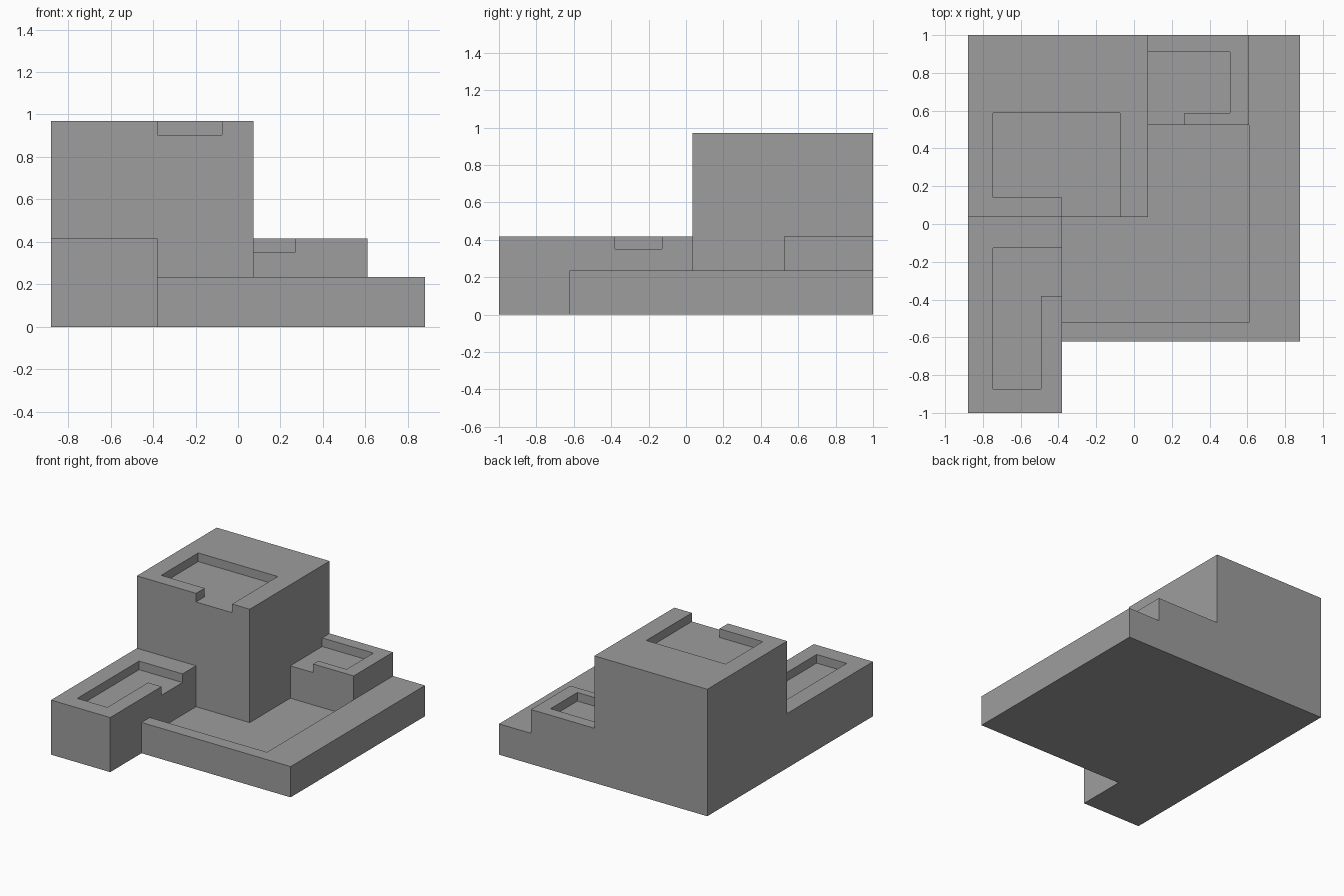
import bpy
import bmesh

cube = bpy.data.objects.get("Cube")
if cube:
    bpy.data.objects.remove(cube, do_unlink=True)

# Single flat grey
grey = bpy.data.materials.new("plain_grey")
grey.use_nodes = True
colour = (0.34, 0.34, 0.34, 1)
grey.diffuse_color = colour
grey.node_tree.nodes["Principled BSDF"].inputs["Base Color"].default_value = colour


def prism(name, outline, bottom, top):
    """Extrude a flat outline between two heights."""
    bm = bmesh.new()
    face = bm.faces.new([bm.verts.new((x, y, bottom)) for x, y in outline])
    side = bmesh.ops.extrude_face_region(bm, geom=[face])["geom"]
    raised = [v for v in side if isinstance(v, bmesh.types.BMVert)]
    bmesh.ops.translate(bm, verts=raised, vec=(0, 0, top - bottom))
    bmesh.ops.recalc_face_normals(bm, faces=bm.faces)
    mesh = bpy.data.meshes.new(name)
    bm.to_mesh(mesh)
    bm.free()
    mesh.materials.append(grey)
    obj = bpy.data.objects.new(name, mesh)
    bpy.context.collection.objects.link(obj)
    return obj


def rect(x0, x1, y0, y1):
    return [(x0, y0), (x1, y0), (x1, y1), (x0, y1)]


def recess(obj, outline, floor):
    """Sink an outline into the top of a part, down to a floor height."""
    cutter = prism(obj.name + "_cutter", outline, floor, 1.2)
    cutter.hide_render = True
    cutter.hide_viewport = True
    mod = obj.modifiers.new("recess", "BOOLEAN")
    mod.operation = "DIFFERENCE"
    mod.solver = "EXACT"
    mod.object = cutter


# Shared plan lines
LEFT, RIGHT, BACK, FRONT = -0.88, 0.88, 1.0, -1.0
WING_X, TOWER_X, BLOCK_X = -0.38, 0.074, 0.61
TOWER_Y, BLOCK_Y, SLAB_Y = 0.036, 0.525, -0.622
LOW, MID, HIGH = 0.235, 0.417, 0.97

# Low courtyard slab with a sunken floor behind its front and side walls
slab = prism("courtyard_slab", [
    (WING_X, SLAB_Y), (RIGHT, SLAB_Y), (RIGHT, BACK), (BLOCK_X, BACK),
    (BLOCK_X, BLOCK_Y), (TOWER_X, BLOCK_Y), (TOWER_X, TOWER_Y), (WING_X, TOWER_Y)],
    0, LOW)
recess(slab, rect(-0.5, BLOCK_X, -0.522, 0.6), 0.104)

# Tall tower, roof recess opening to the front
tower = prism("tower", rect(LEFT, TOWER_X, TOWER_Y, BACK), 0, HIGH)
recess(tower, [
    (-0.747, 0.14), (-0.38, 0.14), (-0.38, -0.1), (-0.075, -0.1),
    (-0.075, 0.587), (-0.747, 0.587)], 0.904)

# Front wing, roof recess opening towards the courtyard
wing = prism("front_wing", rect(LEFT, WING_X, FRONT, TOWER_Y), 0, MID)
recess(wing, [
    (-0.747, -0.873), (-0.493, -0.873), (-0.493, -0.38), (-0.2, -0.38),
    (-0.2, -0.127), (-0.747, -0.127)], 0.351)

# Rear block, roof recess bounded by the tower and opening to the front
block = prism("rear_block", rect(TOWER_X, BLOCK_X, BLOCK_Y, BACK), 0, MID)
recess(block, [
    (0, 0.4), (0.268, 0.4), (0.268, 0.587), (0.507, 0.587),
    (0.507, 0.911), (0, 0.911)], 0.351)
